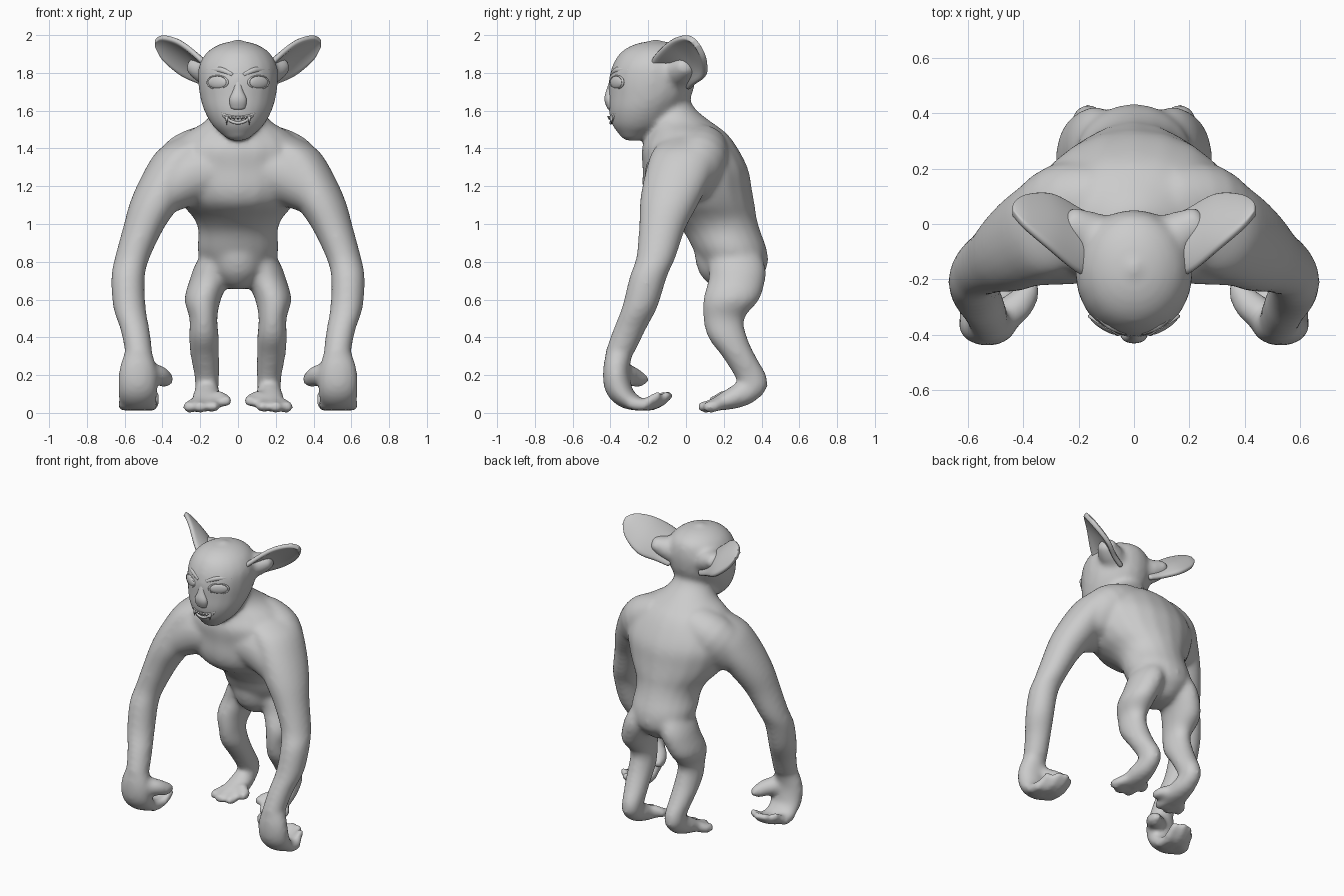
import bpy
import bmesh
import math
from mathutils import Vector

cube = bpy.data.objects.get("Cube")
if cube:
    bpy.data.objects.remove(cube, do_unlink=True)

skin = bpy.data.materials.new("grey_skin")
skin.use_nodes = True
GREY = (0.6, 0.6, 0.6, 1)
skin.diffuse_color = GREY
skin.node_tree.nodes["Principled BSDF"].inputs["Base Color"].default_value = GREY

SIDES = 20


def spline(rows, steps=4):
    """Catmull-Rom through rows given in hundredths: x, y, z and optional radii."""
    pts = [Vector(r) / 100 for r in rows]
    out = []
    for i in range(len(pts) - 1):
        p0, p1, p2 = pts[max(i - 1, 0)], pts[i], pts[i + 1]
        p3 = pts[min(i + 2, len(pts) - 1)]
        for k in range(steps):
            t = k / steps
            out.append(p1 + (p2 - p0) * (t / 2)
                       + (p0 * 2 - p1 * 5 + p2 * 4 - p3) * (t * t / 2)
                       + (p1 * 3 - p0 - p2 * 3 + p3) * (t ** 3 / 2))
    return out + [pts[-1]]


def tube(bm, rows, side=1, flat=False):
    """Loft ellipses along a path, with rounded ends; flat keeps every ring level."""
    path = spline(rows)
    centres = [Vector(p[:3]) for p in path]
    whole = (centres[-1] - centres[0]).normalized()
    ref = Vector((0, 0, 1)) if abs(whole.x) > 0.7 else Vector((1, 0, 0))
    rings = []
    for i, p in enumerate(path):
        t = (centres[min(i + 1, len(path) - 1)] - centres[max(i - 1, 0)]).normalized()
        if flat:
            a, b = Vector((1, 0, 0)), Vector((0, 1, 0))
        else:
            a = (ref - t * ref.dot(t)).normalized()
            b = t.cross(a)
        rings.append((centres[i], a * p[3], b * p[4]))
        if i in (0, len(path) - 1):
            push = t * min(p[3], p[4]) * (-1 if i == 0 else 1)
            dome = [(centres[i] + push * h, a * p[3] * w, b * p[4] * w)
                    for h, w in ((0.25, 0.8), (0.4, 0.45))]
            rings = dome[::-1] + rings if i == 0 else rings + dome
    loops = []
    for c, a, b in rings:
        loop = []
        for k in range(SIDES):
            ang = math.tau * k / SIDES
            v = c + a * math.cos(ang) + b * math.sin(ang)
            loop.append(bm.verts.new((v.x * side, v.y, v.z)))
        loops.append(loop)
    for lo, hi in zip(loops, loops[1:]):
        for k in range(SIDES):
            n = (k + 1) % SIDES
            bm.faces.new((lo[k], lo[n], hi[n], hi[k]))
    bm.faces.new(loops[0])
    bm.faces.new(loops[-1])


def finish(bm, name):
    bmesh.ops.recalc_face_normals(bm, faces=bm.faces)
    mesh = bpy.data.meshes.new(name)
    bm.to_mesh(mesh)
    bm.free()
    mesh.materials.append(skin)
    mesh.shade_smooth()
    obj = bpy.data.objects.new(name, mesh)
    bpy.context.collection.objects.link(obj)
    return obj


def tube_object(name, rows, side=1):
    bm = bmesh.new()
    tube(bm, rows, side)
    return finish(bm, name)


# Body: overlapping lofts fused into one skin
body = bmesh.new()
torso = [(0, 25, 70, 11, 13), (0, 26, 77, 18, 17), (0, 23.5, 86, 21.5, 19.5), (0, 19, 96, 21, 20.5),
         (0, 14, 103, 23.5, 23.5), (0, 8.5, 110, 29.5, 28), (0, 6, 118, 34, 29), (0, 5, 129, 37, 28),
         (0, 2, 140, 35, 25.5), (0, 1, 148, 28, 20.5), (0, -2.5, 154, 18, 16),
         (0, -8, 161, 13, 13), (0, -12, 170, 12, 12)]
head = [(0, -27, 147, 8, 8), (0, -24.5, 152, 13.5, 14.5), (0, -22, 160, 18, 19),
        (0, -19, 168, 20.3, 22), (0, -18, 176, 21.2, 23), (0, -17, 184, 20.7, 22),
        (0, -16, 191, 16.5, 18.5), (0, -16, 195.3, 9.5, 11), (0, -16, 196.6, 3, 3.5)]
belly = [(0, 22, 68, 8, 10), (0, 18.5, 74, 12, 11.5), (0, 17, 83, 13, 12.5), (0, 18, 90, 11, 13)]
for rows in (torso, head, belly):
    tube(body, rows, flat=True)

shoulder_blade = [(12, 8, 141, 13, 14), (26, 7, 134, 15, 15), (36, 0, 123, 14.5, 12.5)]
pectoral = [(8, -6, 128, 14, 15), (24, -7, 126, 15.5, 15), (38, -8, 118, 13, 14.5)]
ear_root = [(8, -6, 178, 8, 8), (17, -3, 181, 7.5, 8), (24, 1, 184, 5, 6)]
arm = [(20, 1, 145, 13, 13), (29, 0, 138.5, 14, 18), (37, -4, 126, 13.8, 18),
       (43.3, -8.5, 112, 13.8, 16), (50, -12.5, 98, 11, 12.5), (56, -16, 82, 9.3, 10.5),
       (58.2, -20, 72, 9, 10), (57.5, -24.5, 56, 8.7, 9.5), (54.5, -30, 44, 7.8, 8.7),
       (52.5, -35, 32, 7.3, 8)]
palm = [(52.5, -35, 33, 7, 7), (53, -37, 23, 10, 7), (53, -36, 14, 10.5, 7.3),
        (53, -32, 8, 10.3, 5.8), (53, -26, 5, 9, 4)]
thumb = [(48, -34, 21, 6, 6), (42.5, -30, 20, 6, 5.5), (38.5, -25, 18, 4.6, 4.6), (37, -21, 18, 3, 3)]
leg = [(11, 26, 85, 8, 13), (13, 27, 78, 10, 15), (15, 27, 71, 10.5, 15.2), (18.7, 24, 60, 9.7, 15),
       (18.3, 20, 50, 7.4, 11), (18, 22, 40, 8, 10.5), (17.5, 28, 30, 7.7, 9),
       (16.5, 34, 20, 6.7, 8.7), (16.5, 36, 14, 6.3, 7.5)]
foot = [(16.5, 39, 15, 5.3, 5.3), (16.5, 32, 11, 6.7, 6.7), (16.5, 24, 7.5, 8, 5.8),
        (16.5, 17, 5, 8.5, 4)]
toes = [(6.5, 13, 6.5), (13, 8, 3.5), (20, 7, 3.3), (25.8, 10, 3.3)]
for side in (1, -1):
    tube(body, arm, side, flat=True)
    tube(body, leg, side, flat=True)
    for rows in (shoulder_blade, pectoral, ear_root, palm, thumb, foot):
        tube(body, rows, side)
    # Fingers curl backward under the palm
    for i, reach in enumerate((-11, -8, -9, -14)):
        x = 45.5 + 5 * i
        tube(body, [(x, -30, 5, 3, 3.5), (x, -22, 4, 3, 3.2),
                    (x - 1, reach - 7, 5, 2.9, 3), (x - 2, reach, 10, 2.5, 2.5)], side)
    for x, y, z in toes:
        tube(body, [((x + 16) / 2, 20, z + 2.5, 3.7, 3.7), (x, y + 4, z, 3.6, 3.4),
                    (x, y, z, 3.1, 2.8)], side)
body_obj = finish(body, "body")
fuse = body_obj.modifiers.new("fuse", 'REMESH')
fuse.mode = 'VOXEL'
fuse.voxel_size = 0.014
fuse.use_smooth_shade = True
soften = body_obj.modifiers.new("soften", 'SMOOTH')
soften.factor = 0.5
soften.iterations = 18


# Ears: cupped leaves between a front rim and a rear rim, opening outward
def ear(side):
    bm = bmesh.new()
    front = spline([(14, -20, 180), (21, -17.5, 188), (31, -9, 196.5), (40, -1, 199.3),
                    (44, 4, 197)])
    rear = spline([(12, 2, 171), (20, 5, 174), (30, 10.5, 178.5), (40, 9.8, 187),
                   (44, 6, 194.5)])
    behind = Vector((-0.66, 0.48, 0.58))
    count = 10
    grid = []
    for i, (f, r) in enumerate(zip(front, rear)):
        fade = 1 - i / (len(front) - 1)
        row = []
        for j in range(count + 1):
            s = j / count
            p = f.lerp(r, s) + behind * (0.22 * s * (1 - s) * fade)
            row.append(bm.verts.new((p.x * side, p.y, p.z)))
        grid.append(row)
    for a, b in zip(grid, grid[1:]):
        for j in range(count):
            bm.faces.new((a[j], a[j + 1], b[j + 1], b[j]))
    obj = finish(bm, "left_ear" if side > 0 else "right_ear")
    shell = obj.modifiers.new("thickness", 'SOLIDIFY')
    shell.thickness = 0.03
    shell.offset = 0
    obj.modifiers.new("round", 'SUBSURF').levels = 1


# Face
def face_y(x, y_centre, rx, ry):
    return y_centre - ry * math.sqrt(1 - (x / rx) ** 2)


for side, label in ((1, "left"), (-1, "right")):
    ear(side)
    turn = math.radians(32) * side
    spot = Vector((0.108 * side, -0.366, 1.75))
    bpy.ops.mesh.primitive_uv_sphere_add(segments=24, ring_count=12, location=spot)
    eye = bpy.context.object
    eye.name = label + "_eye"
    eye.scale = (0.06, 0.017, 0.034)
    eye.rotation_euler = (0, 0, turn)
    bpy.ops.mesh.primitive_torus_add(major_segments=32, minor_segments=8, major_radius=0.061,
                                     minor_radius=0.007, location=spot)
    lid = bpy.context.object
    lid.name = label + "_eyelid"
    lid.scale = (1, 0.58, 1)
    lid.rotation_euler = (math.pi / 2, 0, turn)
    for part in (eye, lid):
        part.data.materials.append(skin)
        part.data.shade_smooth()
    tube_object(label + "_brow", [(3, -39, 179, 1.2, 1.2), (9, -36.4, 181.5, 1.6, 1.5),
                                  (16, -30, 181.5, 1, 1)], side)

tube_object("nose", [(0, -38, 177, 2, 2), (0, -39.8, 171, 2.6, 2.2),
                     (0, -40.6, 166, 4.6, 2.6), (0, -39.6, 161.5, 4, 2)])

# Lips and teeth follow the curve of the muzzle
for name, height, bend, width in (("upper_lip", 156.5, 2, 8.5), ("lower_lip", 153.5, 4, 7.5)):
    rows = []
    for k in range(7):
        f = k / 3 - 1
        x = f * width
        rows.append((x, face_y(x, -23, 16, 16.8), height + bend * f * f, 0.8, 0.8))
    tube_object(name, rows)
for k in range(-3, 4):
    x = k * 0.02
    fang = abs(k) == 3
    size = 0.05 if fang else 0.022
    y = face_y(x, -0.23, 0.16, 0.178)
    bpy.ops.mesh.primitive_cone_add(vertices=10, radius1=0.01, depth=size,
                                    location=(x, y, 1.572 - size / 2),
                                    rotation=(math.pi, 0, 0))
    tooth = bpy.context.object
    tooth.name = "fang" if fang else "tooth"
    tooth.data.materials.append(skin)
    tooth.data.shade_smooth()
